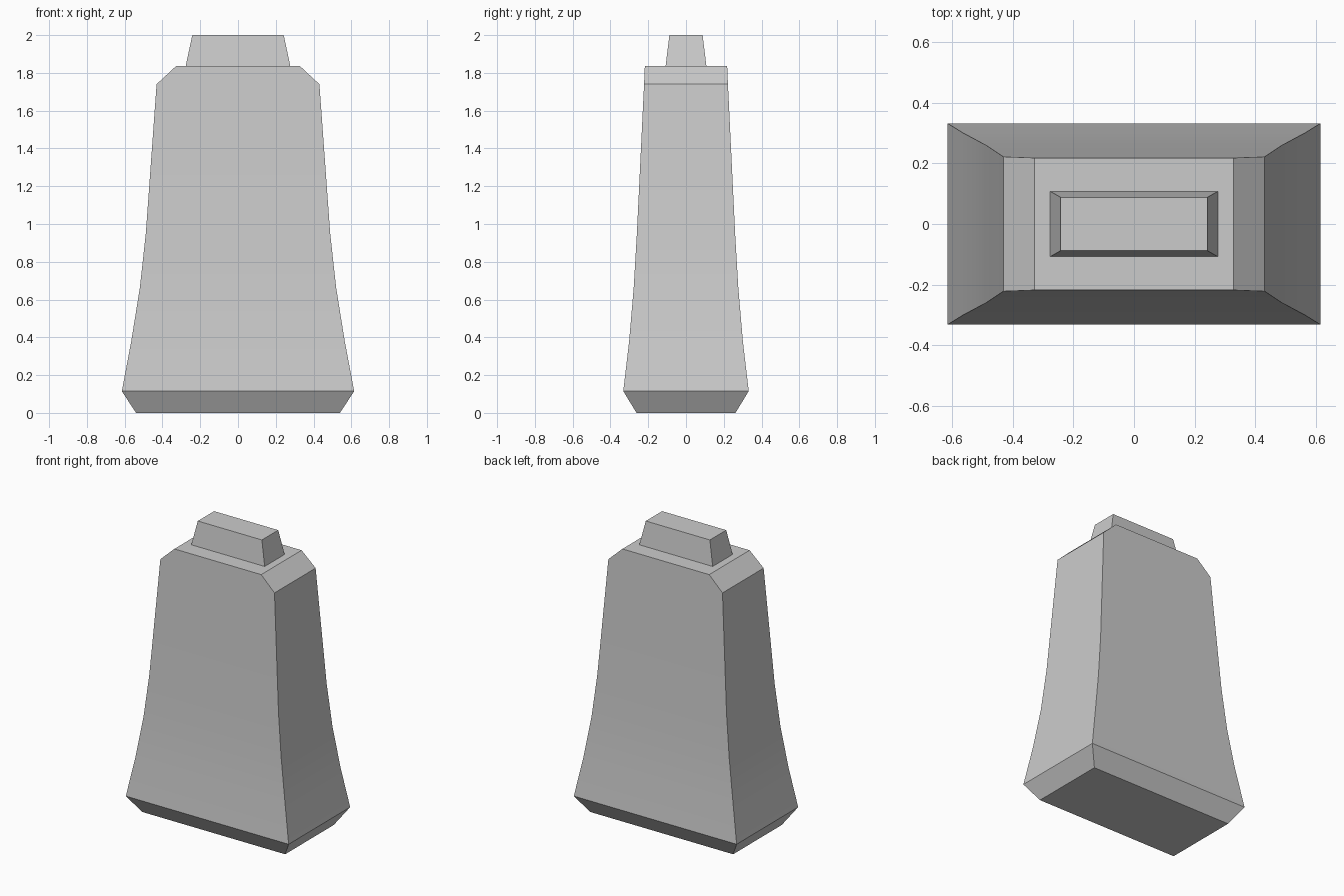
import bpy
import bmesh

cube = bpy.data.objects.get("Cube")
if cube:
    bpy.data.objects.remove(cube, do_unlink=True)

grey = bpy.data.materials.new("plain_grey")
grey.use_nodes = True
colour = (0.6, 0.6, 0.6, 1)
grey.diffuse_color = colour
grey.node_tree.nodes["Principled BSDF"].inputs["Base Color"].default_value = colour


def rectangular_loft(name, sections):
    """Skin a stack of rectangles given as (height, half width, half depth)."""
    bm = bmesh.new()
    corners = [(-1, -1), (1, -1), (1, 1), (-1, 1)]
    rings = [[bm.verts.new((sx * hx, sy * hy, z)) for sx, sy in corners]
             for z, hx, hy in sections]
    for low, high in zip(rings, rings[1:]):
        for i in range(4):
            j = (i + 1) % 4
            bm.faces.new((low[i], low[j], high[j], high[i]))
    bm.faces.new(rings[0][::-1])
    bm.faces.new(rings[-1])
    mesh = bpy.data.meshes.new(name)
    bm.to_mesh(mesh)
    bm.free()
    mesh.materials.append(grey)
    obj = bpy.data.objects.new(name, mesh)
    bpy.context.collection.objects.link(obj)
    bpy.ops.object.select_all(action='DESELECT')
    obj.select_set(True)
    bpy.context.view_layer.objects.active = obj
    bpy.ops.object.shade_smooth_by_angle(angle=0.4)
    return obj


# Flared body: tapered foot, concave sides and chamfered shoulders
rectangular_loft("body", [
    (0, 0.54, 0.262), (0.115, 0.615, 0.332), (0.38, 0.565, 0.301),
    (0.66, 0.52, 0.277), (0.95, 0.488, 0.26),
    (1.74, 0.431, 0.222), (1.836, 0.328, 0.218)])

# Small tapered block on top
rectangular_loft("top_cap", [(1.836, 0.277, 0.108), (2, 0.242, 0.088)])
